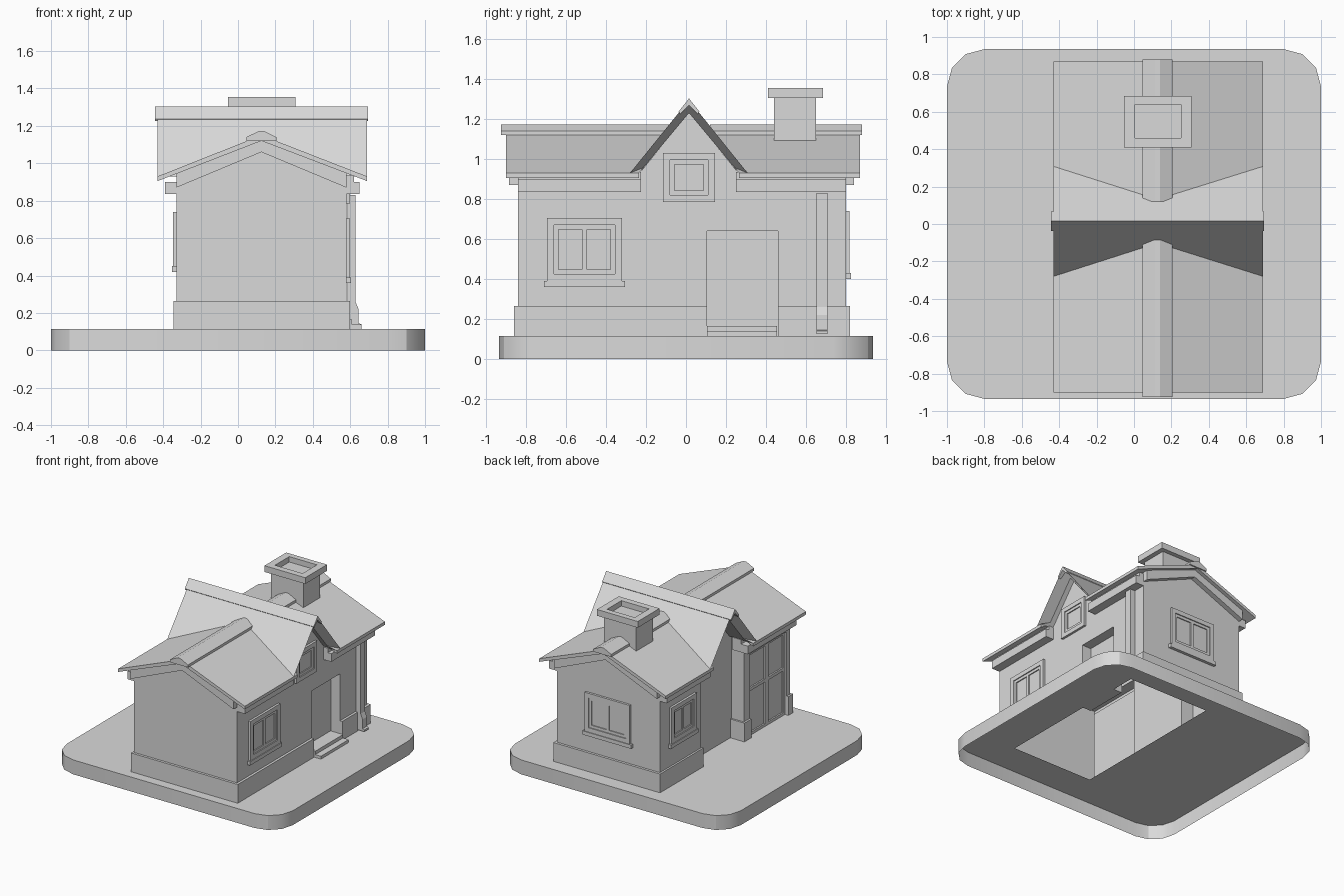
import bpy, bmesh

cube = bpy.data.objects.get("Cube")
if cube:
    bpy.data.objects.remove(cube, do_unlink=True)

grey = bpy.data.materials.new("plain_grey")
grey.use_nodes = True
grey.diffuse_color = (0.7, 0.7, 0.7, 1)
grey.node_tree.nodes["Principled BSDF"].inputs["Base Color"].default_value = (0.7, 0.7, 0.7, 1)


def finish(name, bm):
    bmesh.ops.recalc_face_normals(bm, faces=bm.faces)
    mesh = bpy.data.meshes.new(name)
    bm.to_mesh(mesh)
    bm.free()
    mesh.materials.append(grey)
    obj = bpy.data.objects.new(name, mesh)
    bpy.context.scene.collection.objects.link(obj)
    return obj


def boxes(name, *ranges):
    """One mesh made of boxes, each given as x0, x1, y0, y1, z0, z1."""
    bm = bmesh.new()
    for x0, x1, y0, y1, z0, z1 in ranges:
        for v in bmesh.ops.create_cube(bm, size=1)["verts"]:
            v.co = (x1 if v.co.x > 0 else x0, y1 if v.co.y > 0 else y0, z1 if v.co.z > 0 else z0)
    return finish(name, bm)


def prism(name, points, axis, a, b):
    """Extrude an (x, z) profile along y, or a (y, z) profile along x."""
    bm = bmesh.new()
    place = (lambda p, t: (p[0], t, p[1])) if axis == "y" else (lambda p, t: (t, p[0], p[1]))
    face = bm.faces.new([bm.verts.new(place(p, a)) for p in points])
    for v in bmesh.ops.extrude_face_region(bm, geom=[face])["geom"]:
        if isinstance(v, bmesh.types.BMVert):
            v.co[1 if axis == "y" else 0] = b
    return finish(name, bm)


def cut(obj, *cutters):
    for c in cutters:
        c.hide_render = True
        mod = obj.modifiers.new("cut", "BOOLEAN")
        mod.operation, mod.solver, mod.object = "DIFFERENCE", "EXACT", c
    bpy.context.view_layer.update()
    graph = bpy.context.evaluated_depsgraph_get()
    mesh = bpy.data.meshes.new_from_object(obj.evaluated_get(graph))
    obj.modifiers.clear()
    obj.data = mesh
    for c in cutters:
        bpy.data.objects.remove(c, do_unlink=True)


def remove_faces(obj, rule):
    bm = bmesh.new()
    bm.from_mesh(obj.data)
    bmesh.ops.delete(bm, geom=[f for f in bm.faces if rule(f.calc_center_median(), f.normal)], context="FACES")
    bm.to_mesh(obj.data)
    bm.free()


def on_wall(axis, plane, sign):
    """Box on a wall: along u0..u1, up z0..z1, standing out by d."""
    def make(u0, u1, z0, z1, d):
        n0, n1 = sorted((plane - sign * 0.01, plane + sign * d))
        return (n0, n1, u0, u1, z0, z1) if axis == "x" else (u0, u1, n0, n1, z0, z1)
    return make


def frame(make, u0, u1, z0, z1, w, d):
    return [make(u0, u0 + w, z0, z1, d), make(u1 - w, u1, z0, z1, d),
            make(u0 + w, u1 - w, z0, z0 + w, d), make(u0 + w, u1 - w, z1 - w, z1, d)]


def window(name, make, u0, u1, z0, z1, sill=True):
    parts = frame(make, u0, u1, z0, z1, 0.035, 0.018)
    parts += frame(make, u0 + 0.035, u1 - 0.035, z0 + 0.035, z1 - 0.035, 0.022, 0.01)
    parts.append(make(u0 + 0.03, u1 - 0.03, z0 + 0.03, z1 - 0.03, 0.002))
    if sill:
        mid = (u0 + u1) / 2
        parts.append(make(mid - 0.012, mid + 0.012, z0 + 0.04, z1 - 0.04, 0.01))
        parts.append(make(u0 - 0.015, u1 + 0.015, z0 - 0.03, z0, 0.024))
    boxes(name, *parts)


GROUND, MID, GABLE = 0.115, 0.125, 0.015
LEFT, RIGHT, FRONT, BACK = -0.33, 0.58, -0.84, 0.8

# Base: a rounded shell, open below, with an opening under the house
base = boxes("base_slab", (-1, 1, -0.935, 0.935, 0, GROUND))
bm = bmesh.new()
bm.from_mesh(base.data)
upright = [e for e in bm.edges if abs(e.verts[0].co.z - e.verts[1].co.z) > 0.05]
bmesh.ops.bevel(bm, geom=upright, offset=0.2, segments=3, profile=0.5, affect="EDGES")
bm.to_mesh(base.data)
bm.free()
cut(base, boxes("opening_cutter", (-0.14, 0.575, -0.67, 0.65, -1, 1)))
remove_faces(base, lambda c, n: n.z < -0.9 or (abs(n.z) < 0.1 and abs(c.x) < 0.7 and abs(c.y) < 0.7))
bpy.ops.object.select_all(action="DESELECT")
base.select_set(True)
bpy.context.view_layer.objects.active = base
bpy.ops.object.shade_smooth_by_angle()

# House walls, open below, with porch, doorway and double-door recesses
walls = prism("house_walls", [(LEFT, GROUND), (RIGHT, GROUND), (RIGHT, 0.945), (MID, 1.12), (LEFT, 0.945)],
              "y", FRONT, BACK)
cut(walls, boxes("porch_cutter", (-0.5, -0.22, -0.26, 0.28, 0, 2)),
    boxes("doorway_cutter", (0.5, 0.7, 0.105, 0.46, 0, 0.64)),
    boxes("double_door_cutter", (-0.5, -0.3, -0.8, -0.335, 0, 0.78)))
remove_faces(walls, lambda c, n: c.z < GROUND + 0.01)

# Cross gable wall
prism("gable_wall", [(-0.24, 0.88), (0.27, 0.88), (0.27, 0.92), (GABLE, 1.235), (-0.24, 0.92)], "x", -0.22, RIGHT)

# Plinth around the foot of the walls
T = 0.265
boxes("plinth",
      (-0.345, 0.6, -0.86, FRONT, GROUND, T), (-0.345, 0.6, BACK, 0.82, GROUND, T),
      (RIGHT, 0.6, FRONT, 0.105, GROUND, T), (RIGHT, 0.6, 0.46, BACK, GROUND, T),
      (-0.345, LEFT, 0.27, BACK, GROUND, T), (-0.345, LEFT, -0.335, -0.26, GROUND, T),
      (-0.345, -0.22, -0.26, -0.245, GROUND, T), (-0.345, LEFT, FRONT, -0.8, GROUND, T))

# Main roof, opened where the cross gable passes through
SLOPE = [(-0.43, 0.905), (-0.43, 0.93), (MID, 1.15), (0.69, 0.93), (0.69, 0.905), (MID, 1.12)]
roof = prism("main_roof", SLOPE, "y", -0.9, 0.87)
cut(roof, prism("gable_cutter", [(-0.235, 0.8), (0.265, 0.8), (0.265, 0.93), (GABLE, 1.23), (-0.235, 0.93)],
                "x", -1, 1))
CAP = [(0.045, 1.12), (0.045, 1.14), (0.112, 1.173), (0.138, 1.173), (0.205, 1.14), (0.205, 1.12)]
prism("front_ridge_cap", CAP, "y", -0.925, -0.085)
prism("back_ridge_cap", CAP, "y", 0.12, 0.88)

# Cross gable roof, its ends sloping back underneath
gable_roof = prism("gable_roof", [(-0.28, 0.93), (GABLE, 1.295), (0.308, 0.93), (0.265, 0.93), (GABLE, 1.23),
                                  (-0.235, 0.93)], "x", -0.43, 0.69)
for v in gable_roof.data.vertices:
    if abs(v.co.y - GABLE) < 0.26 and v.co.z < 1.26:
        v.co.x += -0.07 if v.co.x > 0 else 0.07
prism("gable_ridge_cap", [(-0.037, 1.237), (GABLE, 1.303), (0.067, 1.237), (0.06, 1.225), (GABLE, 1.27),
                          (-0.03, 1.225)], "x", -0.445, 0.695)

# Verge boards under the main roof ends
BOARD = [(LEFT, 0.87), (LEFT, 0.95), (MID, 1.13), (RIGHT, 0.95), (RIGHT, 0.87), (MID, 1.06)]
prism("front_verge_board", BOARD, "y", -0.885, FRONT)
prism("back_verge_board", BOARD, "y", BACK, 0.84)

# Eaves cornices, broken at the cross gable
for side, x0, x1 in (("left", RIGHT, 0.65), ("right", -0.39, -0.25)):
    lower = [(x0, x1, FRONT, -0.225, 0.835, 0.9), (x0, x1, 0.25, BACK, 0.835, 0.9)]
    upper = [(max(x0, LEFT), min(x1, 0.62), y0, y1, 0.89, 0.935) for _, _, y0, y1, _, _ in lower]
    boxes(side + "_cornice", *lower, *upper)

# Chimney with a hollow cap
boxes("chimney_stack", (-0.015, 0.27, 0.44, 0.65, 1.0, 1.31))
cap = boxes("chimney_cap", (-0.053, 0.308, 0.41, 0.685, 1.305, 1.355))
cut(cap, boxes("flue_cutter", (0.005, 0.25, 0.46, 0.64, 1.312, 2)))

# Windows
left_wall, right_wall = on_wall("x", RIGHT, 1), on_wall("x", LEFT, -1)
window("left_window", left_wall, -0.695, -0.32, 0.39, 0.705)
window("gable_window", left_wall, -0.115, 0.145, 0.785, 1.03, sill=False)
window("right_window", right_wall, 0.36, 0.68, 0.45, 0.74)
window("back_window", on_wall("y", BACK, 1), -0.075, 0.325, 0.43, 0.74)

# Double door with two rows of panels on each leaf
door = on_wall("x", -0.3, -1)
leaves = [door(-0.8, -0.335, GROUND, 0.78, 0.003)]
for u in (-0.8, -0.5675):
    leaves += frame(door, u, u + 0.2325, GROUND, 0.78, 0.022, 0.015)
    leaves.append(door(u + 0.02, u + 0.21, 0.47, 0.495, 0.015))
boxes("double_door", *leaves)

# Door steps
boxes("door_steps", (0.5, 0.66, 0.105, 0.455, GROUND, 0.138), (0.5, 0.61, 0.105, 0.455, 0.138, 0.165))

# Drainpipe bending out over the plinth
prism("drainpipe", [(0.585, 0.83), (0.628, 0.83), (0.628, 0.26), (0.645, 0.22), (0.645, 0.145), (0.66, 0.14),
                    (0.66, 0.125), (0.6, 0.125), (0.6, 0.22), (0.585, 0.26)], "y", 0.653, 0.707)
